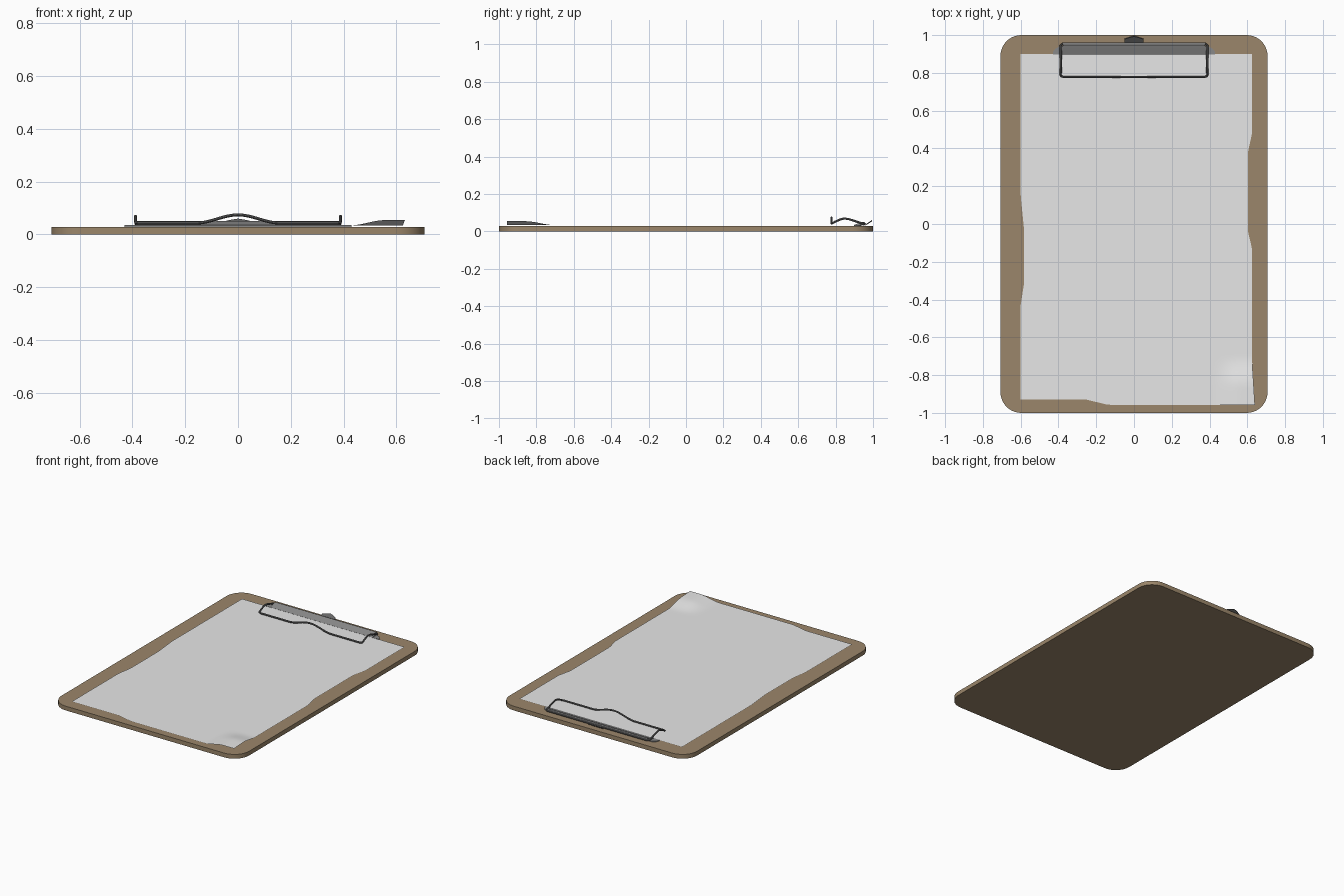
import bpy, bmesh, math

if "Cube" in bpy.data.objects:
    bpy.data.objects.remove(bpy.data.objects["Cube"])


def material(name, r, g, b):
    m = bpy.data.materials.new(name)
    m.diffuse_color = (r, g, b, 1)
    m.use_nodes = True
    m.node_tree.nodes["Principled BSDF"].inputs["Base Color"].default_value = m.diffuse_color
    return m


WOOD = material("brown hardboard", .33, .24, .145)
PAPER = material("white paper", .8, .8, .8)
STEEL = material("grey steel", .25, .25, .25)
DARK = material("dark steel", .13, .13, .13)


def finish(name, bm, mat, smooth=True):
    me = bpy.data.meshes.new(name)
    bm.to_mesh(me)
    bm.free()
    ob = bpy.data.objects.new(name, me)
    bpy.context.collection.objects.link(ob)
    me.materials.append(mat)
    if smooth:
        shade(ob)
    return ob


def shade(ob):
    bpy.ops.object.select_all(action='DESELECT')
    ob.select_set(True)
    bpy.context.view_layer.objects.active = ob
    bpy.ops.object.shade_smooth_by_angle(angle=math.radians(35))


def extrude(name, pts, vec, mat):
    """Closed planar outline pushed along vec."""
    bm = bmesh.new()
    f = bm.faces.new([bm.verts.new(p) for p in pts])
    ext = bmesh.ops.extrude_face_region(bm, geom=[f])
    vs = [v for v in ext["geom"] if isinstance(v, bmesh.types.BMVert)]
    bmesh.ops.translate(bm, verts=vs, vec=vec)
    bmesh.ops.recalc_face_normals(bm, faces=bm.faces)
    return finish(name, bm, mat)


def rod(name, pts, radius, mat, cyclic):
    cu = bpy.data.curves.new(name, 'CURVE')
    cu.dimensions = '3D'
    cu.bevel_depth = radius
    cu.bevel_resolution = 2
    cu.use_fill_caps = True
    sp = cu.splines.new('POLY')
    sp.points.add(len(pts) - 1)
    for p, c in zip(sp.points, pts):
        p.co = (*c, 1)
    sp.use_cyclic_u = cyclic
    cu.materials.append(mat)
    ob = bpy.data.objects.new(name, cu)
    bpy.context.collection.objects.link(ob)
    bpy.ops.object.select_all(action='DESELECT')
    ob.select_set(True)
    bpy.context.view_layer.objects.active = ob
    bpy.ops.object.convert(target='MESH')
    shade(bpy.context.view_layer.objects.active)


def interp(t, table):
    """Piecewise linear lookup, table sorted by key."""
    if t <= table[0][0]:
        return table[0][1]
    for (a, va), (b, vb) in zip(table, table[1:]):
        if t <= b:
            return va + (vb - va) * (t - a) / (b - a)
    return table[-1][1]


def ease(t, a, b):
    t = max(0, min(1, (t - a) / (b - a)))
    return t * t * (3 - 2 * t)


# Board with rounded corners
R, HX, HY = .11, .707, 1.0
outline = []
for k, (sx, sy) in enumerate([(1, 1), (-1, 1), (-1, -1), (1, -1)]):
    for i in range(11):
        a = math.radians(90 * k + 9 * i)
        outline.append((sx * (HX - R) + R * math.cos(a), sy * (HY - R) + R * math.sin(a), 0))
extrude("board", outline, (0, 0, .029), WOOD)

# Paper sheet with uneven edges and a lifted corner
LEFT = [(-.43, -.6), (-.32, -.583), (-.02, -.583), (.15, -.6)]
RIGHT = [(-.955, .64), (-.72, .625), (-.13, .625), (-.04, .603), (.38, .603), (.48, .625)]
BOTTOM = [(-.25, -.93), (-.14, -.957)]
NX, NY = 60, 84
bm = bmesh.new()
rows = []
for j in range(NY + 1):
    v, row = j / NY, []
    for i in range(NX + 1):
        u = i / NX
        y = .9 * v + (1 - v) * interp(-.6 + 1.24 * u, BOTTOM)
        x = interp(y, LEFT) * (1 - u) + interp(y, RIGHT) * u
        z = .0335 + .021 * ease(x, .42, .56) * ease(-y, .70, .86)
        row.append(bm.verts.new((x, y, z)))
    rows.append(row)
for a, b in zip(rows, rows[1:]):
    for i in range(NX):
        bm.faces.new((a[i], a[i + 1], b[i + 1], b[i]))
finish("paper", bm, PAPER)

# Flat base plate with rounded ears
half = [(.43, .897), (.427, .915), (.415, .93), (.395, .939)]
extrude("clip_base", [(x, y, .029) for x, y in half] + [(-x, y, .029) for x, y in half[::-1]],
        (0, 0, .006), STEEL)

# Sloped clip jaw
jaw = [(.896, .034), (.93, .046), (.942, .05), (.942, .035)]
extrude("clip_jaw", [(-.385, y, z) for y, z in jaw], (.77, 0, 0), STEEL)

# Rolled hinge barrel
rod("hinge_barrel", [(-.375, .948, .041), (.375, .948, .041)], .0105, STEEL, False)

# Wire loop: humped front bar, arched arms, rear bar
W = .388
front = []
for i in range(41):
    x = -.375 + .75 * i / 40
    hump = .5 + .5 * math.cos(math.pi * min(1, abs(x) / .16))
    front.append((x, .778, .043 + .031 * hump))
arm = [(.785, .045), (.80, .053), (.825, .064), (.845, .069), (.87, .066), (.91, .053), (.945, .042)]
loop = front + [(W, y, z) for y, z in arm] + [(.375, .956, .041), (-.375, .956, .041)] \
    + [(-W, y, z) for y, z in arm[::-1]]
rod("wire_loop", loop, .0058, DARK, True)

# Hanging tab behind the hinge
tab = [(-.05, .958, .037), (.05, .958, .037), (.05, .978, .05), (.03, .985, .055),
       (0, .993, .06), (-.03, .985, .055), (-.05, .978, .05)]
extrude("hanging_tab", tab, (0, .003, -.005), DARK)
